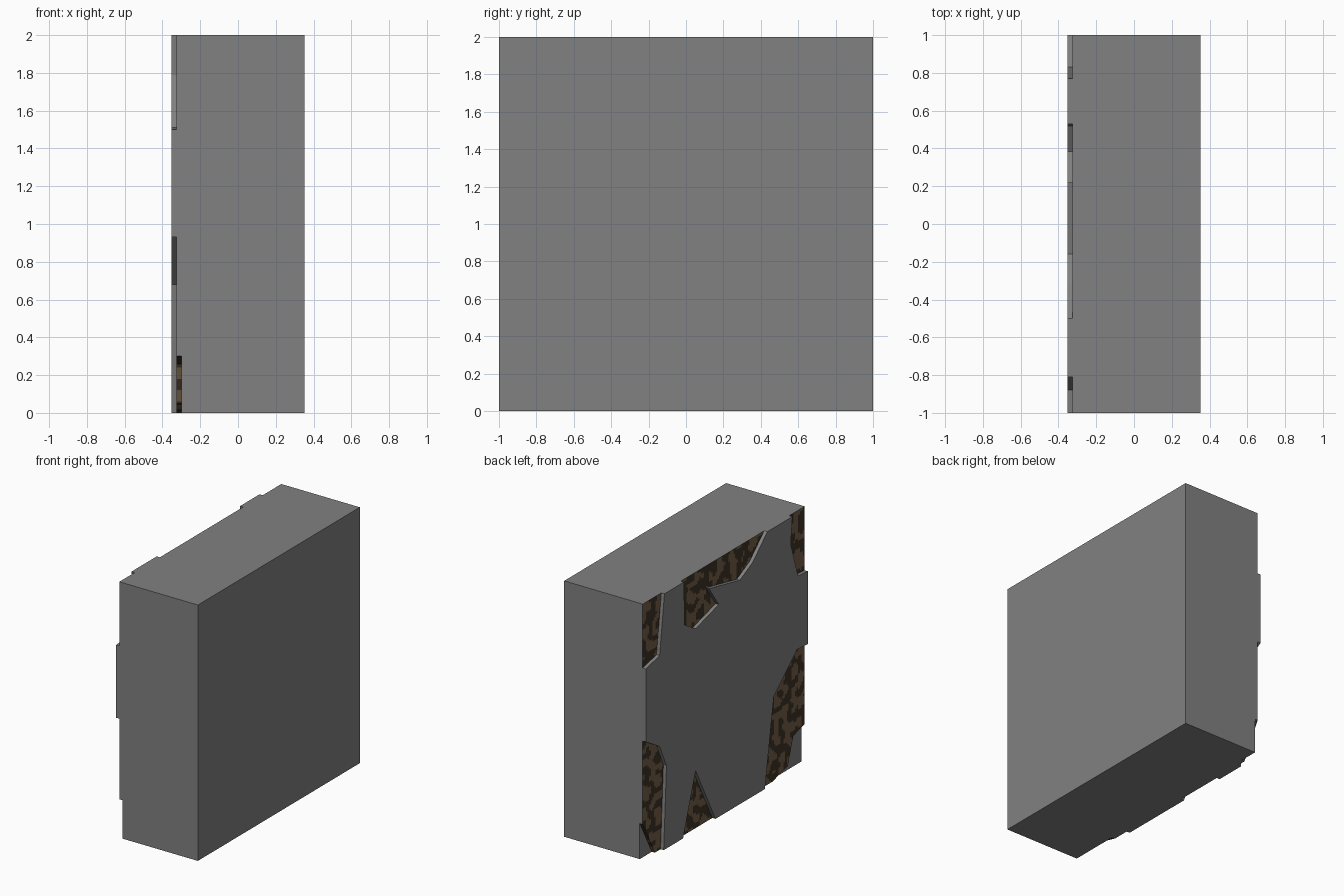
import bpy, bmesh
from mathutils import Vector, noise

if "Cube" in bpy.data.objects:
    bpy.data.objects.remove(bpy.data.objects["Cube"])


def material(name, rgb):
    m = bpy.data.materials.new(name)
    m.diffuse_color = (*rgb, 1)
    m.use_nodes = True
    m.node_tree.nodes["Principled BSDF"].inputs["Base Color"].default_value = m.diffuse_color
    return m


GREY = material("grey_concrete", (0.22, 0.22, 0.22))
BROWN = material("earth_brown", (0.18, 0.115, 0.063))
DARK = material("dark_brown", (0.047, 0.033, 0.019))


def slab(outline, x_out, x_in):
    """Extrude a (y, z) outline along x."""
    bm = bmesh.new()
    face = bm.faces.new([bm.verts.new((x_out, y, z)) for y, z in outline])
    res = bmesh.ops.extrude_face_region(bm, geom=[face], use_keep_orig=True)
    verts = [g for g in res["geom"] if isinstance(g, bmesh.types.BMVert)]
    bmesh.ops.translate(bm, verts=verts, vec=(x_in - x_out, 0, 0))
    bmesh.ops.recalc_face_normals(bm, faces=bm.faces)
    return bm


def finish(bm, name, mats):
    me = bpy.data.meshes.new(name)
    bm.to_mesh(me)
    bm.free()
    for m in mats:
        me.materials.append(m)
    ob = bpy.data.objects.new(name, me)
    bpy.context.collection.objects.link(ob)
    return ob


# Solid wall core
finish(slab([(-1, 0), (1, 0), (1, 2), (-1, 2)], -0.30, 0.353), "wall_core", [GREY])

# Mottled layer beneath the plaster, chipped at both lower corners
bm = slab([(-0.60, 0), (0.85, 0), (1, 0.28), (1, 2), (-1, 2), (-1, 0.30),
           (-0.86, 0.26), (-0.79, 0.05)], -0.326, -0.30)
step = 0.02
for axis, start in ((Vector((0, 1, 0)), -1.0), (Vector((0, 0, 1)), 0.0)):
    for i in range(1, 100):
        bmesh.ops.bisect_plane(bm, geom=bm.verts[:] + bm.edges[:] + bm.faces[:],
                               plane_co=axis * (start + i * step + 0.0007),
                               plane_no=axis, dist=1e-5)
for f in bm.faces:
    c = f.calc_center_median()
    if abs(c.y) > 0.999 or c.z < 0.001 or c.z > 1.999:
        f.material_index = 0          # outer rim stays grey
    else:
        n = noise.noise(Vector((3.1, c.y * 13, c.z * 13)))
        f.material_index = 1 if n > 0 else 2
finish(bm, "exposed_mottled_layer", [GREY, BROWN, DARK])

# Broken plaster plate: one outline running round all the chipped openings
plaster = [
    (-0.47, 0), (0.14, 0), (0.385, 0.47), (0.54, 0), (0.78, 0),      # bottom, with wedge
    (0.745, 0.645), (0.83, 0.83), (1, 0.93),                         # lower back corner
    (1, 1.50), (0.83, 1.54), (0.77, 2),                              # upper back corner
    (0.53, 2), (0.52, 1.66), (0.385, 1.58), (0.10, 1.66), (0.22, 1.83),
    (-0.16, 1.75), (-0.32, 1.83), (-0.50, 2),                        # top break
    (-0.81, 2), (-0.79, 1.79), (-0.88, 1.51), (-1, 1.50),            # upper front corner
    (-1, 0.93), (-0.87, 0.94), (-0.58, 0.68),                        # lower front corner
]
finish(slab(plaster, -0.353, -0.326), "plaster_plate", [GREY])
